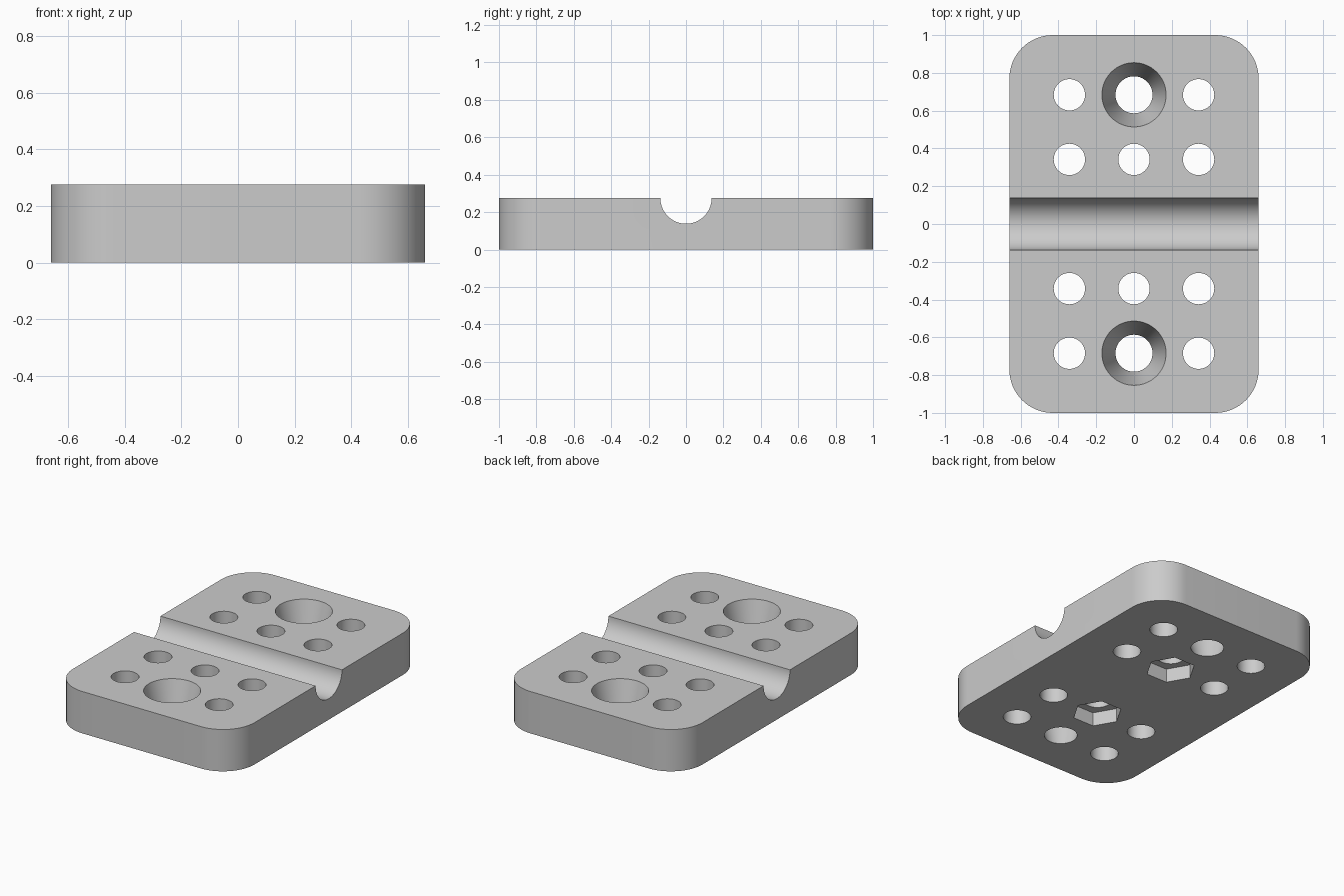
import bpy, bmesh, math

old = bpy.data.objects.get("Cube")
if old:
    bpy.data.objects.remove(old, do_unlink=True)

HALF_X, HALF_Y, HEIGHT = 0.66, 1.0, 0.275
PITCH = 0.342

grey = bpy.data.materials.new("plain grey")
grey.use_nodes = True
grey.diffuse_color = (0.6, 0.6, 0.6, 1)
grey.node_tree.nodes["Principled BSDF"].inputs["Base Color"].default_value = (0.6, 0.6, 0.6, 1)


def make_object(name, bm):
    bmesh.ops.recalc_face_normals(bm, faces=bm.faces)
    mesh = bpy.data.meshes.new(name)
    bm.to_mesh(mesh)
    bm.free()
    mesh.materials.append(grey)
    obj = bpy.data.objects.new(name, mesh)
    bpy.context.collection.objects.link(obj)
    return obj


def lathe_cutter(name, x, y, rings, sides):
    """Closed vertical solid through (radius, z) rings."""
    bm = bmesh.new()
    loops = [[bm.verts.new((x + r * math.cos(math.tau * i / sides),
                            y + r * math.sin(math.tau * i / sides), z))
              for i in range(sides)] for r, z in rings]
    for a, b in zip(loops, loops[1:]):
        for i in range(sides):
            j = (i + 1) % sides
            bm.faces.new((a[i], a[j], b[j], b[i]))
    bm.faces.new(loops[0][::-1])
    bm.faces.new(loops[-1])
    return make_object(name, bm)


# Plate with rounded vertical corners
bm = bmesh.new()
bmesh.ops.create_cube(bm, size=1)
for v in bm.verts:
    v.co = (v.co.x * 2 * HALF_X, v.co.y * 2 * HALF_Y, (v.co.z + 0.5) * HEIGHT)
uprights = [e for e in bm.edges if abs(e.verts[0].co.z - e.verts[1].co.z) > 0.1]
bmesh.ops.bevel(bm, geom=uprights, offset=0.23, segments=16, profile=0.5, affect='EDGES')
plate = make_object("mounting_plate", bm)

cutters = []

# Half-round groove across the top
groove = lathe_cutter("groove_cutter", 0, 0, [(0.137, -1), (0.137, 1)], 64)
groove.rotation_euler = (0, math.pi / 2, 0)
groove.location = (0, 0, HEIGHT)
cutters.append(groove)

for side in (-1, 1):
    # Plain through holes
    for x, row in ((-1, 1), (0, 1), (1, 1), (-1, 2), (1, 2)):
        cutters.append(lathe_cutter("hole_cutter", x * PITCH, side * row * PITCH,
                                    [(0.083, -0.1), (0.083, HEIGHT + 0.1)], 48))
    # Conical screw holes
    cutters.append(lathe_cutter("screw_cutter", 0, side * 2 * PITCH,
                                [(0.098, -0.1), (0.098, 0.0), (0.17, HEIGHT), (0.17, HEIGHT + 0.1)], 64))
    # Hexagonal nut pockets underneath
    cutters.append(lathe_cutter("nut_cutter", 0, side * PITCH,
                                [(0.15, -0.1), (0.15, 0.09)], 6))

for cutter in cutters:
    cutter.hide_render = True
    cut = plate.modifiers.new(cutter.name, 'BOOLEAN')
    cut.operation = 'DIFFERENCE'
    cut.solver = 'EXACT'
    cut.object = cutter

# Bake the cuts, then drop the cutters
bpy.context.view_layer.update()
baked = bpy.data.meshes.new_from_object(plate.evaluated_get(bpy.context.evaluated_depsgraph_get()))
plate.modifiers.clear()
plate.data = baked
for cutter in cutters:
    bpy.data.objects.remove(cutter, do_unlink=True)

bpy.context.view_layer.objects.active = plate
plate.select_set(True)
bpy.ops.object.shade_smooth_by_angle(angle=math.radians(30))
